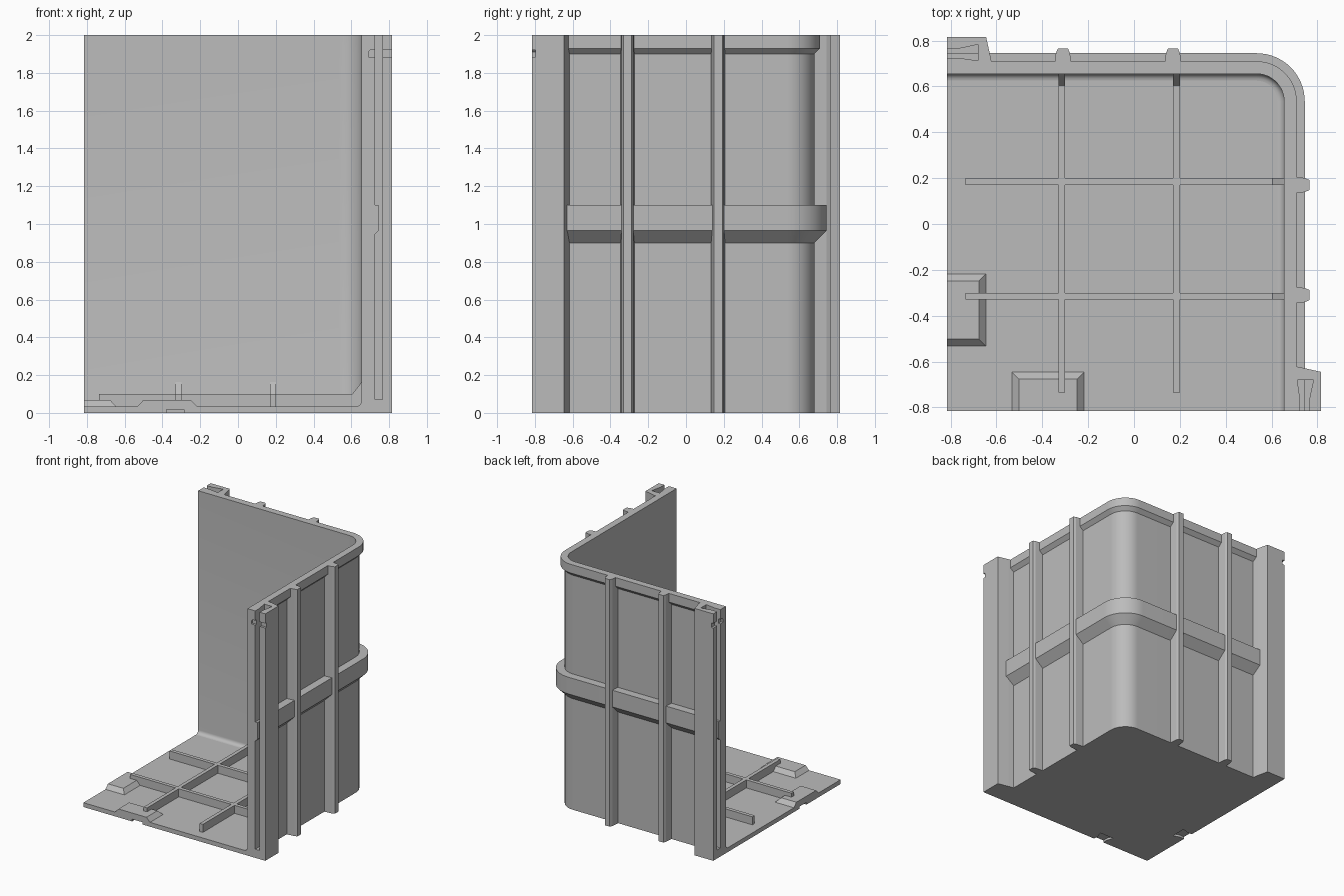
import bpy, bmesh, math

if "Cube" in bpy.data.objects:
    bpy.data.objects.remove(bpy.data.objects["Cube"])

END = -0.815      # open edge of the bin section
CENTRE = 0.535    # centre of the rounded corner

grey = bpy.data.materials.new("plastic_grey")
grey.use_nodes = True
grey.diffuse_color = (0.5, 0.5, 0.5, 1)
grey.node_tree.nodes["Principled BSDF"].inputs["Base Color"].default_value = (0.5, 0.5, 0.5, 1)


def loft(name, loops, closed=True):
    """Join matching loops of points into a capped solid."""
    bm = bmesh.new()
    rings = [[bm.verts.new(p) for p in loop] for loop in loops]
    n = len(rings[0])
    for a, b in zip(rings, rings[1:]):
        for i in range(n):
            j = (i + 1) % n
            bm.faces.new((a[i], a[j], b[j], b[i]))
    bm.faces.new(rings[0])
    bm.faces.new(rings[-1])
    bmesh.ops.recalc_face_normals(bm, faces=bm.faces)
    mesh = bpy.data.meshes.new(name)
    bm.to_mesh(mesh)
    bm.free()
    ob = bpy.data.objects.new(name, mesh)
    bpy.context.collection.objects.link(ob)
    mesh.materials.append(grey)
    return ob


def path(d, steps=16):
    """Plan line around both walls at offset d, with the rounded corner."""
    r = d - CENTRE
    arc = [(CENTRE + r * math.cos(t), CENTRE + r * math.sin(t))
           for t in (math.pi / 2 * i / steps for i in range(steps + 1))]
    return [(d, END)] + arc + [(END, d)]


def sweep(name, profile):
    """Sweep an (offset, height) profile along the walls."""
    lines = [path(d) for d, z in profile]
    loops = [[(*line[i], z) for line, (d, z) in zip(lines, profile)]
             for i in range(len(lines[0]))]
    ob = loft(name, loops)
    bpy.ops.object.select_all(action='DESELECT')
    ob.select_set(True)
    bpy.context.view_layer.objects.active = ob
    bpy.ops.object.shade_smooth_by_angle(angle=math.radians(32))
    return ob


def swap(points, on):
    return [(y, x, z) if on else (x, y, z) for x, y, z in points]


def column(name, plan, lo, hi, on=False):
    """Upright prism from a plan outline."""
    return loft(name, [swap([(x, y, z) for x, y in plan], on) for z in (lo, hi)])


def cut(target, cutter):
    cutter.hide_render = True
    cutter.hide_set(True)
    cutter.display_type = 'WIRE'
    mod = target.modifiers.new("cut", 'BOOLEAN')
    mod.object = cutter
    mod.operation = 'DIFFERENCE'
    mod.solver = 'EXACT'
    bpy.context.view_layer.objects.active = target
    bpy.ops.object.select_all(action='DESELECT')
    target.select_set(True)
    bpy.ops.object.modifier_apply(modifier=mod.name)
    bpy.data.objects.remove(cutter)


# Walls with a small fillet down to the floor
fillet = [(0.625 + 0.03 * math.sin(t), 0.065 - 0.03 * math.cos(t))
          for t in (math.pi / 2 * i / 5 for i in range(6))]
sweep("walls", [(0.625, 0)] + fillet + [(0.655, 2), (0.68, 2), (0.68, 0)])

# Top rim and middle band, both chamfered underneath
sweep("top_rim", [(0.67, 2), (0.67, 1.9), (0.68, 1.9), (0.71, 1.93), (0.71, 2)])
sweep("middle_band", [(0.67, 1.1), (0.67, 0.9), (0.68, 0.9), (0.745, 0.965), (0.745, 1.1)])

# Floor plate
floor = column("floor", path(0.625) + [(END, END)], 0, 0.035)

for side, on in (("left", False), ("back", True)):
    # End post with a dovetail channel and a shallow cross notch
    post = column(side + "_post",
                  [(0.67, END), (0.815, END), (0.815, -0.645), (0.725, -0.625), (0.67, -0.615)],
                  0, 2, on)
    cut(post, column("channel_cutter",
                     [(0.725, -0.85), (0.765, -0.85), (0.765, -0.765),
                      (0.783, -0.68), (0.712, -0.68), (0.725, -0.765)], 0.07, 2.1, on))
    cut(post, column("notch_cutter",
                     [(0.69, -0.85), (0.85, -0.85), (0.85, -0.797), (0.69, -0.797)],
                     1.885, 1.922, on))

    # Outer upright ribs
    for i, c in enumerate((-0.31, 0.17)):
        column(f"{side}_outer_rib_{i + 1}",
               [(0.67, c - 0.038), (0.745, c - 0.031), (0.765, c - 0.022),
                (0.765, c + 0.022), (0.745, c + 0.031), (0.67, c + 0.038)], 0, 2, on)

    # Floor ribs with a gusset up the wall
    for i, c in enumerate((-0.315, 0.185)):
        outline = [(-0.735, 0.03), (0.66, 0.03), (0.66, 0.17), (0.605, 0.1), (-0.735, 0.1)]
        loft(f"{side}_floor_rib_{i + 1}",
             [swap([(x, y, z) for x, z in outline], on) for y in (c - 0.015, c + 0.015)])

    # Raised housing at the open floor edge
    def base(inset):
        x, lo, hi = -0.645 - inset, -0.533 + inset, -0.217 - inset
        return [(END, lo), (x, lo), (x, hi), (END, hi)]
    loft(side + "_edge_housing",
         [swap([(x, y, z) for x, y in base(i)], on) for i, z in ((0, 0.034), (0.032, 0.068))])

    # Dovetail pocket under the floor edge
    cut(floor, column("pocket_cutter",
                      [(-0.85, -0.378), (-0.77, -0.378), (-0.72, -0.395),
                       (-0.72, -0.27), (-0.77, -0.287), (-0.85, -0.287)],
                      -0.05, 0.018, on))
